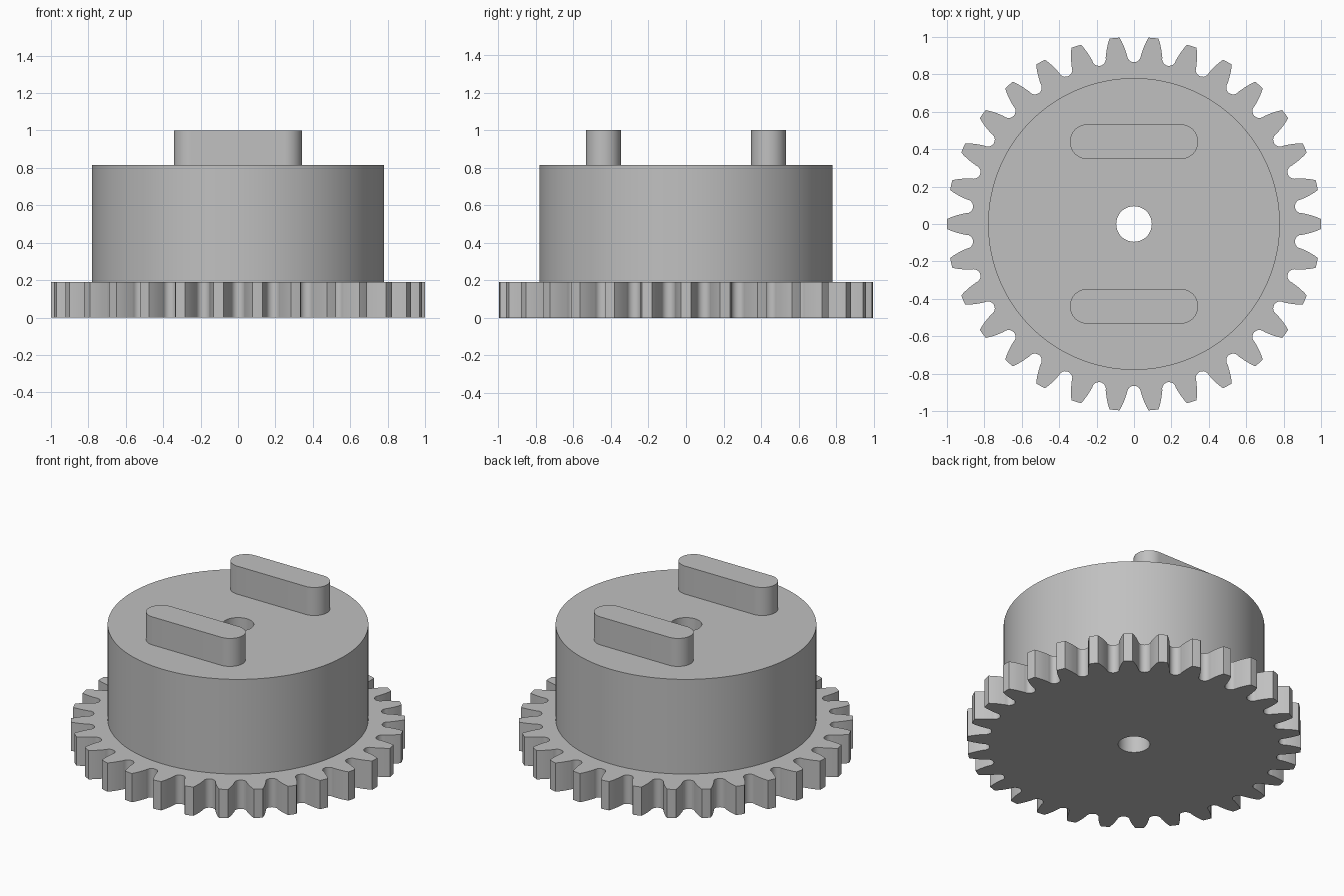
import bpy
import bmesh
from math import sin, cos, pi, radians

if "Cube" in bpy.data.objects:
    bpy.data.objects.remove(bpy.data.objects["Cube"], do_unlink=True)

grey = bpy.data.materials.new("plain grey")
grey.use_nodes = True
colour = (0.53, 0.53, 0.53, 1)
grey.diffuse_color = colour
grey.node_tree.nodes["Principled BSDF"].inputs["Base Color"].default_value = colour

TEETH = 30
BORE = 0.095
GEAR_TOP, HUB_TOP, KEY_TOP = 0.19, 0.815, 1.0


def arc(cx, cy, r, start, end, steps):
    """Points along a circular arc, angles in radians."""
    angles = [start + (end - start) * i / steps for i in range(steps + 1)]
    return [(cx + r * cos(a), cy + r * sin(a)) for a in angles]


def circle(r, steps=128):
    return arc(0, 0, r, 0, 2 * pi, steps)[:-1]


def prism(name, loops, z0, z1):
    """Extrude an outline, with any further loops cut out as holes."""
    bm = bmesh.new()
    edges = []
    for loop in loops:
        verts = [bm.verts.new((x, y, z0)) for x, y in loop]
        edges += [bm.edges.new((v, verts[i - 1])) for i, v in enumerate(verts)]
    bmesh.ops.triangle_fill(bm, edges=edges, use_beauty=True)
    result = bmesh.ops.extrude_face_region(bm, geom=bm.faces[:], use_keep_orig=True)
    moved = [g for g in result["geom"] if isinstance(g, bmesh.types.BMVert)]
    bmesh.ops.translate(bm, verts=moved, vec=(0, 0, z1 - z0))
    bmesh.ops.recalc_face_normals(bm, faces=bm.faces[:])
    mesh = bpy.data.meshes.new(name)
    bm.to_mesh(mesh)
    bm.free()
    mesh.materials.append(grey)
    obj = bpy.data.objects.new(name, mesh)
    bpy.context.collection.objects.link(obj)
    bpy.ops.object.select_all(action="DESELECT")
    obj.select_set(True)
    bpy.context.view_layer.objects.active = obj
    bpy.ops.object.shade_smooth_by_angle(angle=radians(30))
    return obj


# Gear outline: curved tooth flanks with round roots between them
flank = [(0.908, 0.056), (0.925, 0.052), (0.9375, 0.049),
         (0.955, 0.044), (0.978, 0.036), (0.999, 0.027)]
half_pitch = pi / TEETH
tooth = [(r, -w) for r, w in flank] + [(1.0, 0)] + [(r, w) for r, w in reversed(flank)]
root = [(x * cos(half_pitch) - y * sin(half_pitch), x * sin(half_pitch) + y * cos(half_pitch))
        for x, y in arc(0.902, 0, 0.037, -pi / 2, -3 * pi / 2, 12)]
outline = []
for i in range(TEETH):
    c, s = cos(2 * half_pitch * i), sin(2 * half_pitch * i)
    outline += [(x * c - y * s, x * s + y * c) for x, y in tooth + root]

prism("gear_ring", [outline, circle(BORE, 64)], 0, GEAR_TOP)

# Hub drum with the shaft bore running through
prism("hub", [circle(0.78), circle(BORE, 64)], GEAR_TOP, HUB_TOP)

# Two round-ended drive keys on top of the hub
for side, name in ((-1, "front_key"), (1, "back_key")):
    y = side * 0.44
    slot = arc(0.25, y, 0.093, -pi / 2, pi / 2, 24) + arc(-0.25, y, 0.093, pi / 2, 3 * pi / 2, 24)
    prism(name, [slot], HUB_TOP, KEY_TOP)
